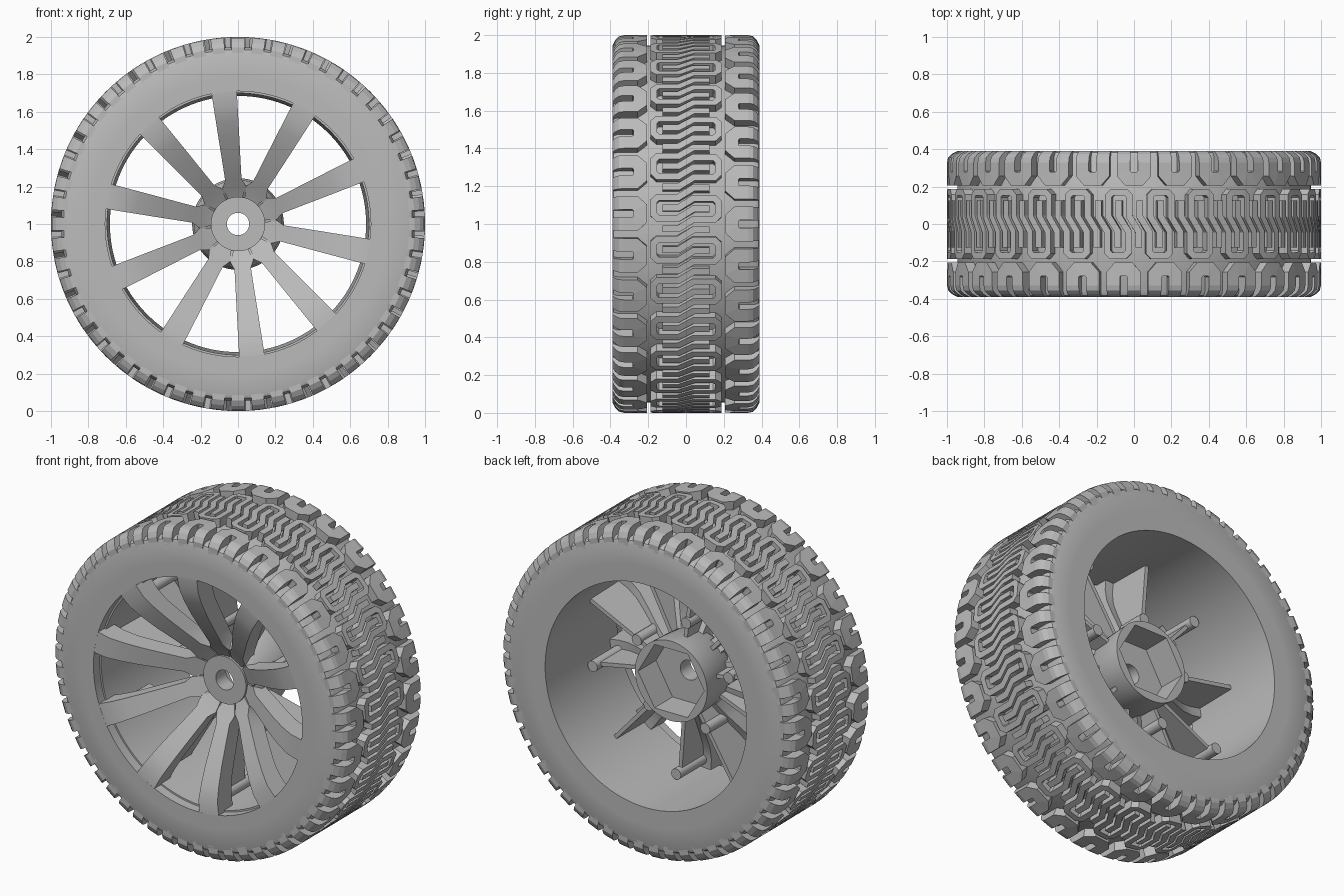
import bpy, bmesh
from math import sin, cos, pi, radians
from mathutils import Vector, Matrix

cube = bpy.data.objects.get("Cube")
if cube:
    bpy.data.objects.remove(cube)

GREY = (0.5, 0.5, 0.5, 1)
mat = bpy.data.materials.new("plain grey")
mat.use_nodes = True
mat.diffuse_color = GREY
mat.node_tree.nodes["Principled BSDF"].inputs["Base Color"].default_value = GREY


def polar(r, y, a):
    """Point at radius r and angle a around the axle."""
    return Vector((r * cos(a), y, 1 + r * sin(a)))


def finish(name, bm, smooth=True):
    bmesh.ops.recalc_face_normals(bm, faces=bm.faces)
    me = bpy.data.meshes.new(name)
    bm.to_mesh(me)
    bm.free()
    me.materials.append(mat)
    ob = bpy.data.objects.new(name, me)
    bpy.context.collection.objects.link(ob)
    if smooth:
        bpy.ops.object.select_all(action='DESELECT')
        ob.select_set(True)
        bpy.context.view_layer.objects.active = ob
        bpy.ops.object.shade_smooth_by_angle(angle=radians(32))
    return ob


def bridge(bm, rings, caps=True, closed=False):
    """Skin a run of equal vertex rings."""
    pairs = list(zip(rings, rings[1:]))
    if closed:
        pairs.append((rings[-1], rings[0]))
    for a, b in pairs:
        for i in range(len(a)):
            j = (i + 1) % len(a)
            bm.faces.new((a[i], a[j], b[j], b[i]))
    if caps:
        bm.faces.new(rings[0])
        bm.faces.new(rings[-1])


def lathe(name, profile, segs=120):
    """Closed profile of (radius, y); a third entry makes that ring hexagonal."""
    bm = bmesh.new()
    rings = []
    for r, y, *hexed in profile:
        ring = []
        for i in range(segs):
            a = 2 * pi * i / segs
            k = 1 / cos(a % (pi / 3) - pi / 6) if hexed else 1
            ring.append(bm.verts.new(polar(r * k, y, a)))
        rings.append(ring)
    bridge(bm, rings, caps=False, closed=True)
    return finish(name, bm)


# Tyre carcass and rim barrel
shoulder = [(0.79, 0.39), (0.915, 0.39), (0.932, 0.383), (0.945, 0.36)]
lathe("tyre", [(r, -y) for r, y in shoulder] + shoulder[::-1], 168)
lathe("rim_barrel", [(0.71, -0.39), (0.80, -0.39), (0.80, 0.39),
                     (0.685, 0.39), (0.70, -0.33), (0.71, -0.33)])

# Hub with a hexagonal socket at the back and an axle hole
lathe("hub", [(0.06, -0.13), (0.145, -0.13), (0.145, -0.10), (0.205, -0.145),
              (0.235, -0.10), (0.245, 0.145), (0.195, 0.145, 1),
              (0.195, -0.03, 1), (0.06, -0.03)], 96)

# Ten dished spokes: radius, front y, back y, half width
SPOKE = [(0.14, -0.115, -0.05, 0.04), (0.20, -0.15, -0.05, 0.062),
         (0.24, -0.18, -0.07, 0.044), (0.34, -0.24, -0.12, 0.049),
         (0.45, -0.305, -0.18, 0.055), (0.55, -0.355, -0.23, 0.06),
         (0.63, -0.385, -0.25, 0.064), (0.715, -0.39, -0.25, 0.068)]
bm = bmesh.new()
for k in range(10):
    a = radians(24 + 36 * k)
    side = Vector((-sin(a), 0, cos(a)))
    rings = []
    for r, front, back, w in SPOKE:
        rings.append([bm.verts.new(polar(r, y, a) + side * s * w)
                      for y, s in ((front, -1), (front, 1), (back, 1), (back, -1))])
    bridge(bm, rings)
finish("spokes", bm)


# Stiffening fins and round posts behind the spokes
def fins(name, outline, post_r, post_front, post_back, start):
    bm = bmesh.new()
    for k in range(5):
        a = radians(start + 72 * k)
        side = Vector((-sin(a), 0, cos(a))) * 0.012
        bridge(bm, [[bm.verts.new(polar(r, y, a) + side * s) for r, y in outline]
                    for s in (-1, 1)])
        mid = polar(post_r, (post_front + post_back) / 2, a)
        bmesh.ops.create_cone(bm, cap_ends=True, segments=16, radius1=0.033, radius2=0.033,
                              depth=post_back - post_front,
                              matrix=Matrix.Translation(mid) @ Matrix.Rotation(pi / 2, 4, 'X'))
    finish(name, bm)


fins("wide_fins", [(0.23, 0.04), (0.695, 0.025), (0.70, -0.28), (0.45, -0.20), (0.23, -0.08)],
     0.33, -0.18, 0.05, 24)
fins("narrow_fins", [(0.23, -0.02), (0.65, -0.04), (0.65, -0.28), (0.45, -0.20), (0.23, -0.08)],
     0.65, -0.30, 0.0, -12)

# Tread ridges
REPEATS = 28
PITCH = 2 * pi / REPEATS


def crown(y):
    """Outer radius of the tread across the rounded shoulder."""
    over = max(0, abs(y) - 0.33) / 0.06
    return 1 - 0.055 * over ** 2.5


def ridge(bm, path, width, base, shift):
    """Raised strip along a path of (distance round the tyre, y)."""
    pts = [Vector(p) for p in path]
    rings = []
    for i, p in enumerate(pts):
        d0 = (p - pts[max(i - 1, 0)]).normalized()
        d1 = (pts[min(i + 1, len(pts) - 1)] - p).normalized()
        d = (d0 + d1).normalized()
        ref = d1 if d1.length else d0
        n = Vector((-d.y, d.x)) * (width / 2 / max(0.5, d.dot(ref)))
        ring = []
        for q, top in ((p - n, 1), (p + n, 1), (p + n, 0), (p - n, 0)):
            y = max(-0.39, min(0.39, q.y))
            ring.append(bm.verts.new(polar(crown(y) if top else base, y, q.x + shift)))
        rings.append(ring)
    bridge(bm, rings)


# Interlocking hooks in the middle, open loops on each shoulder
q = PITCH / 4
jog = 0.025
hook = [(-jog, -0.125), (-jog, -0.04), (jog, 0.04), (jog, 0.15), (jog + 0.02, 0.17),
        (jog + 2 * q - 0.02, 0.17), (jog + 2 * q, 0.15), (jog + 2 * q, 0.04),
        (2 * q - jog, -0.04), (2 * q - jog, -0.125)]
leg = [(q, 0.39), (q, 0.375), (q, 0.355), (q, 0.33), (q, 0.27), (q - 0.025, 0.242)]
loop = leg + [(-u, y) for u, y in leg[::-1]]


def turned(path, offset):
    return [(offset - u, -y) for u, y in path]


centre, shoulders = bmesh.new(), bmesh.new()
for k in range(REPEATS):
    at = k * PITCH
    ridge(centre, hook, 0.035, 0.935, at)
    ridge(centre, turned(hook, 3 * q), 0.035, 0.935, at)
    ridge(shoulders, loop, 0.072, 0.90, at)
    ridge(shoulders, turned(loop, q), 0.072, 0.90, at)
finish("centre_tread", centre, smooth=False)
finish("shoulder_tread", shoulders, smooth=False)
